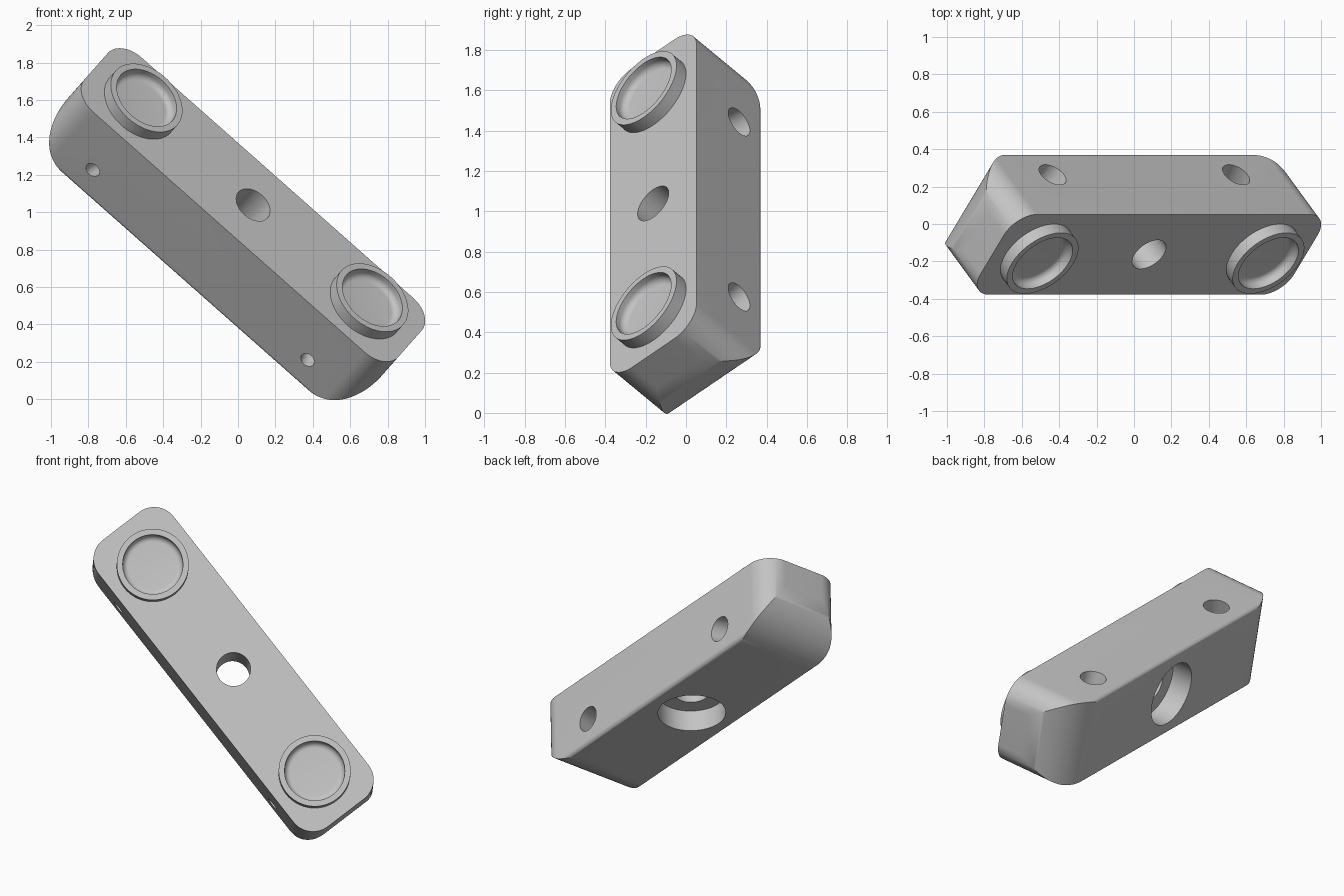
import bpy, bmesh, math
from mathutils import Matrix, Vector

if "Cube" in bpy.data.objects:
    bpy.data.objects.remove(bpy.data.objects["Cube"])

# Local frame: x = length, y = width, z = out of the mounting face (face at z = 0)
H, W, T = 1.12, 0.29, 0.49          # half length, half width, thickness
BOSS_X, BOSS_R, BOSS_H = 0.806, 0.22, 0.07

grey = bpy.data.materials.new("light_grey")
grey.diffuse_color = (0.55, 0.55, 0.55, 1)
grey.use_nodes = True
grey.node_tree.nodes["Principled BSDF"].inputs["Base Color"].default_value = grey.diffuse_color


def finish(name, bm):
    bmesh.ops.recalc_face_normals(bm, faces=bm.faces)
    me = bpy.data.meshes.new(name)
    bm.to_mesh(me)
    bm.free()
    me.materials.append(grey)
    ob = bpy.data.objects.new(name, me)
    bpy.context.collection.objects.link(ob)
    return ob


def rounded(corners, seg=20):
    """Outline from counter-clockwise (u, v, radius) corners of a rectangle."""
    pts = []
    for i, (u, v, r) in enumerate(corners):
        if r == 0:
            pts.append((u, v))
            continue
        su, sv = ((-1, -1), (1, -1), (1, 1), (-1, 1))[i]
        start = math.pi + i * math.pi / 2
        for k in range(seg + 1):
            a = start + k / seg * math.pi / 2
            pts.append((u - su * r + r * math.cos(a), v - sv * r + r * math.sin(a)))
    return pts


def prism(name, pts, place, lo, hi):
    bm = bmesh.new()
    rings = [[bm.verts.new(place(u, v, d)) for u, v in pts] for d in (lo, hi)]
    n = len(pts)
    for i in range(n):
        j = (i + 1) % n
        bm.faces.new((rings[0][i], rings[0][j], rings[1][j], rings[1][i]))
    bm.faces.new(rings[0][::-1])
    bm.faces.new(rings[1])
    return finish(name, bm)


def rod(name, a, b, r):
    a, b = Vector(a), Vector(b)
    m = Matrix.Translation((a + b) / 2) @ (b - a).to_track_quat('Z', 'Y').to_matrix().to_4x4()
    bm = bmesh.new()
    bmesh.ops.create_cone(bm, cap_ends=True, segments=48, radius1=r, radius2=r,
                          depth=(b - a).length, matrix=m)
    return finish(name, bm)


def boolean(ob, tool, op):
    mod = ob.modifiers.new("cut", 'BOOLEAN')
    mod.operation, mod.solver, mod.object = op, 'EXACT', tool
    bpy.context.view_layer.objects.active = ob
    bpy.ops.object.modifier_apply(modifier=mod.name)
    bpy.data.objects.remove(tool)


# Block: plan outline, side outline and end outline intersected
R, Q, F = 0.15, 0.31, 0.03
block = prism("block", rounded([(-H, -W, R), (H, -W, R), (H, W, R), (-H, W, R)]),
              lambda u, v, d: (u, v, d), -T, 0)
side = prism("side_outline", rounded([(-H, -T, Q), (H, -T, Q), (H, 0.2, 0), (-H, 0.2, 0)], 28),
             lambda u, v, d: (u, d, v), -0.5, 0.5)
boolean(block, side, 'INTERSECT')
end = prism("end_outline", rounded([(-W, -T, F), (W, -T, F), (W, 0.2, 0), (-W, 0.2, 0)], 8),
            lambda u, v, d: (d, u, v), -1.5, 1.5)
boolean(block, end, 'INTERSECT')

# Centre bolt hole with a counterbore at the back
boolean(block, rod("bolt_hole", (0, 0, -1), (0, 0, 0.3), 0.104), 'DIFFERENCE')
boolean(block, rod("counterbore", (0, 0, -1), (0, 0, -T + 0.14), 0.208), 'DIFFERENCE')

# Stepped side holes, wide on one side and narrow on the other
for s in (-1, 1):
    wide, narrow = Vector((s * 0.655, W, -0.315)), Vector((s * 0.767, -W, -0.315))
    step = wide.lerp(narrow, 0.6)
    boolean(block, rod("wide_hole", wide.lerp(narrow, -0.2), step, 0.08), 'DIFFERENCE')
    boolean(block, rod("narrow_hole", wide.lerp(narrow, 0.5), wide.lerp(narrow, 1.2), 0.04),
            'DIFFERENCE')

# Raised round bosses with a shallow cup
fillet = 0.035
profile = [(BOSS_R, 0), (BOSS_R, BOSS_H), (0.184, BOSS_H)]
for k in range(9):
    a = k / 8 * math.pi / 2
    profile.append((0.184 - fillet * (1 - math.cos(a)), 0.01 + fillet * (1 - math.sin(a))))
profile.append((0, 0.01))


def boss(name, x):
    bm = bmesh.new()
    vs = [bm.verts.new((r, 0, z)) for r, z in profile]
    es = [bm.edges.new(p) for p in zip(vs, vs[1:])]
    bmesh.ops.spin(bm, geom=vs + es, cent=(0, 0, 0), axis=(0, 0, 1),
                   angle=math.tau, steps=64, use_duplicate=False)
    bmesh.ops.remove_doubles(bm, verts=bm.verts, dist=1e-5)
    bmesh.ops.translate(bm, verts=bm.verts, vec=(x, 0, 0))
    ob = finish(name, bm)
    # keep the cup floor facing outwards
    floor = max(ob.data.polygons, key=lambda p: -p.center.xy.to_3d().length
                if x == 0 else -(p.center.xy - Vector((x, 0))).length)
    if floor.normal.z < 0:
        ob.data.flip_normals()
    return ob


parts = [block, boss("upper_boss", -BOSS_X), boss("lower_boss", BOSS_X)]

# Tilt the assembly into place
L, V, N = Vector((0.749, 0, -0.6625)), Vector((0.445, 0.741, 0.503)), Vector((0.491, -0.672, 0.555))
pose = Matrix((L, V, N)).transposed().to_4x4()
pose.translation = (0.081, -0.163, 1.039)
for ob in parts:
    ob.data.transform(pose)
    bpy.ops.object.select_all(action='DESELECT')
    ob.select_set(True)
    bpy.context.view_layer.objects.active = ob
    bpy.ops.object.shade_smooth_by_angle(angle=math.radians(30))
